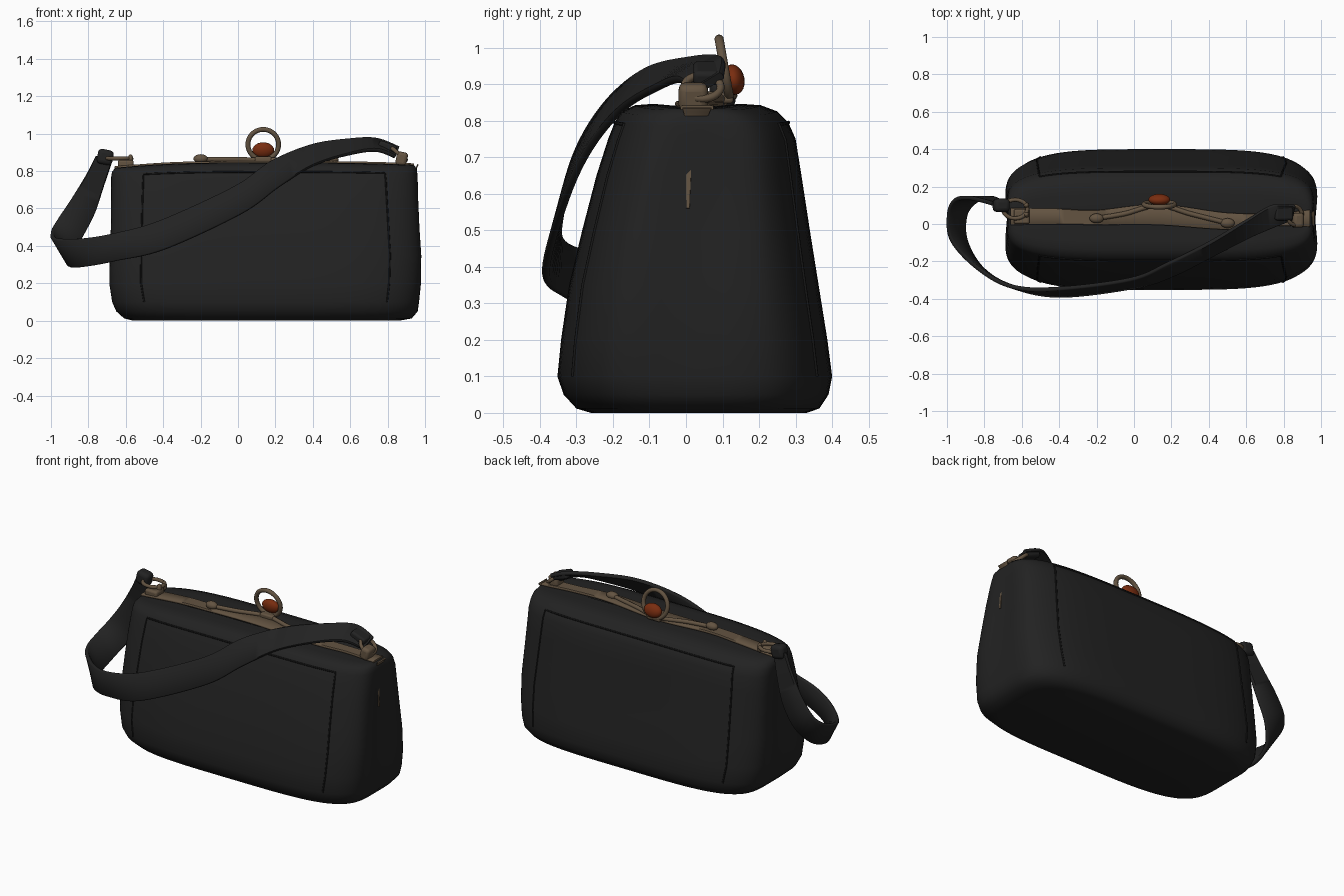
import bpy, bmesh, math
from mathutils import Vector, Matrix

cube = bpy.data.objects.get("Cube")
if cube:
    bpy.data.objects.remove(cube, do_unlink=True)


def material(name, r, g, b):
    m = bpy.data.materials.new(name)
    m.use_nodes = True
    m.diffuse_color = (r, g, b, 1)
    m.node_tree.nodes["Principled BSDF"].inputs["Base Color"].default_value = (r, g, b, 1)
    return m


LEATHER = material("black leather", .016, .016, .016)
PIPING = material("dark piping", .009, .009, .009)
BRASS = material("aged brass", .125, .087, .053)
AMBER = material("amber stone", .19, .026, .005)


def finish(obj, mat, angle=50):
    obj.data.materials.append(mat)
    bpy.ops.object.select_all(action='DESELECT')
    obj.select_set(True)
    bpy.context.view_layer.objects.active = obj
    if obj.type == 'CURVE':
        bpy.ops.object.convert(target='MESH')
        obj = bpy.context.view_layer.objects.active
    bpy.ops.object.shade_smooth_by_angle(angle=math.radians(angle))
    return obj


def loft(name, rings, mat, angle=50):
    """Skin a list of closed rings and cap both ends."""
    bm = bmesh.new()
    loops = [[bm.verts.new(p) for p in ring] for ring in rings]
    for a, b in zip(loops, loops[1:]):
        for i in range(len(a)):
            j = (i + 1) % len(a)
            bm.faces.new((a[i], a[j], b[j], b[i]))
    bm.faces.new(list(reversed(loops[0])))
    bm.faces.new(loops[-1])
    bmesh.ops.recalc_face_normals(bm, faces=bm.faces)
    mesh = bpy.data.meshes.new(name)
    bm.to_mesh(mesh)
    bm.free()
    obj = bpy.data.objects.new(name, mesh)
    bpy.context.collection.objects.link(obj)
    return finish(obj, mat, angle)


def smooth_path(rows, steps):
    """Catmull-Rom interpolation of rows of numbers."""
    rows = [list(r) for r in rows]
    ext = [rows[0]] + rows + [rows[-1]]
    out = []
    for a, b, c, d in zip(ext, ext[1:], ext[2:], ext[3:]):
        for s in range(steps):
            t = s / steps
            out.append([q + t * (r - p) / 2 + t * t * (p - 2.5 * q + 2 * r - d_ / 2)
                        + t ** 3 * (1.5 * (q - r) + (d_ - p) / 2)
                        for p, q, r, d_ in zip(a, b, c, d)])
    return out + [rows[-1]]


def band(name, rows, thick, mat, steps=8):
    """Flat strip: each row is a centre point and half of the width vector."""
    path = smooth_path(rows, steps)
    centres = [Vector(r[:3]) for r in path]
    rings = []
    for i, r in enumerate(path):
        tangent = centres[min(i + 1, len(path) - 1)] - centres[max(i - 1, 0)]
        w = Vector(r[3:])
        n = tangent.cross(w).normalized() * thick / 2
        rings.append([centres[i] + w * a + n * b for a, b in
                      ((1, .5), (.93, 1), (-.93, 1), (-1, .5),
                       (-1, -.5), (-.93, -1), (.93, -1), (1, -.5))])
    return loft(name, rings, mat)


def tube(name, points, radius, mat, cyclic=False):
    curve = bpy.data.curves.new(name, 'CURVE')
    curve.dimensions = '3D'
    curve.bevel_depth = radius
    curve.bevel_resolution = 2
    curve.use_fill_caps = True
    s = curve.splines.new('POLY')
    s.points.add(len(points) - 1)
    for q, p in zip(s.points, points):
        q.co = (*p, 1)
    s.use_cyclic_u = cyclic
    obj = bpy.data.objects.new(name, curve)
    bpy.context.collection.objects.link(obj)
    return finish(obj, mat)


def blob(name, loc, size, mat, rot=(0, 0, 0)):
    bpy.ops.mesh.primitive_uv_sphere_add(segments=20, ring_count=12, location=loc, rotation=rot)
    obj = bpy.context.object
    obj.name = name
    obj.scale = size
    return finish(obj, mat)


def block(name, loc, size, mat, rot=(0, 0, 0)):
    bpy.ops.mesh.primitive_cube_add(size=1, location=loc, rotation=rot)
    obj = bpy.context.object
    obj.name = name
    obj.scale = size
    bpy.ops.object.transform_apply(location=False, rotation=False, scale=True)
    mod = obj.modifiers.new("soft edges", 'BEVEL')
    mod.width = min(size) * .3
    mod.segments = 3
    return finish(obj, mat)


# Bag body: height, left x, right x, front y, back y
PROFILE = [(0, -.56, .86, -.26, .33), (.012, -.61, .93, -.3, .365),
           (.05, -.655, .965, -.335, .39), (.1, -.68, .975, -.352, .4),
           (.2, -.7, .99, -.342, .387), (.35, -.7, .995, -.32, .363),
           (.5, -.695, .985, -.284, .339), (.65, -.69, .975, -.245, .316),
           (.75, -.685, .968, -.213, .3), (.795, -.682, .963, -.195, .28),
           (.825, -.675, .958, -.178, .25), (.842, -.66, .945, -.14, .205),
           (.846, -.645, .93, -.09, .15), (.838, -.63, .915, 0, .06)]
CX = .145


def top_drop(x):
    u = (x - CX) / .82
    return (.03 if u < 0 else .014) * abs(u) ** 3


def body_point(row, t):
    z, l, r, f, b = row
    c, s = math.cos(t), math.sin(t)
    u, v = (math.copysign(abs(k) ** .5, k) for k in (c, s))
    x = (l + r) / 2 + u * (r - l) / 2
    y = (f + b) / 2 + v * (b - f) / 2
    # Shallow crease down the middle of each end
    x -= math.copysign(.03, c) * max(0, 1 - abs(v) / .6) * abs(u) * math.sin(math.pi * min(1, z / .846))
    return Vector((x, y, z - top_drop(x) * (z / .84) ** 4))


SEG = 96
loft("bag_body", [[body_point(row, math.tau * i / SEG) for i in range(SEG)]
                  for row in PROFILE], LEATHER, 60)

# Piping along the panel edges, front and back
for side, name in ((1, "back_piping"), (-1, "front_piping")):
    a, b = math.radians(52) * side, math.radians(128) * side
    rise = PROFILE[3:10]
    path = [body_point(row, a) for row in rise]
    path += [body_point(rise[-1], a + (b - a) * i / 24) for i in range(1, 24)]
    path += [body_point(row, b) for row in reversed(rise)]
    tube(name, path, .005, PIPING)

# Brass strip along the opening
strip = []
for x, y, w in ((-.66, .04, .045), (-.4, .04, .042), (-.2, .035, .04), (.13, .05, .055),
                (.5, .015, .045), (.75, .025, .035), (.94, .03, .045)):
    strip.append((x, y, .847 - top_drop(x), 0, w, 0))
band("opening_strip", strip, .014, BRASS)

# Brass line running down the end on the model's left
band("end_strip", [(.962, .03, .835, 0, .04, 0), (.945, .025, .79, 0, .025, 0),
                   (.95, .01, .72, 0, .01, 0), (.962, .005, .56, 0, .005, 0)], .008, BRASS)

# Clasp arms and their knobs
arms = smooth_path([(-.2, .03, .862), (-.05, .055, .862), (.13, .1, .86),
                    (.3, .055, .86), (.5, .005, .858)], 6)
tube("clasp_arms", arms, .013, BRASS)
blob("right_knob", (-.2, .03, .866), (.038, .026, .024), BRASS)
blob("left_knob", (.5, .005, .86), (.038, .026, .022), BRASS)

# Clasp ring with an amber stone
bpy.ops.mesh.primitive_torus_add(major_radius=.082, minor_radius=.013, major_segments=40,
                                 minor_segments=10, location=(.135, .105, .942),
                                 rotation=(math.radians(80) + .35, 0, 0))
bpy.context.object.name = "clasp_ring"
finish(bpy.context.object, BRASS)
blob("clasp_stone", (.135, .13, .912), (.058, .03, .042), AMBER, (.2, 0, 0))
block("clasp_base", (.135, .105, .862), (.09, .05, .03), BRASS)

# Shoulder strap: centre and half width vector
band("strap", [(.85, .06, .9, .01, .04, .025), (.74, .04, .94, 0, .06, .03),
               (.6, -.03, .93, 0, .05, .04), (.4, -.14, .885, 0, .04, .058),
               (.2, -.24, .785, -.02, .03, .07), (0, -.315, .645, -.02, .02, .073),
               (-.4, -.365, .46, -.01, .02, .078), (-.65, -.335, .395, 0, 0, .075),
               (-.82, -.24, .365, -.01, 0, .075), (-.935, -.09, .365, -.04, 0, .075),
               (-.945, .05, .41, -.05, 0, .07), (-.9, .125, .49, -.065, 0, .05),
               (-.83, .14, .61, -.065, 0, .035), (-.765, .125, .75, -.05, 0, .025),
               (-.715, .1, .87, -.045, .01, .01)], .022, LEATHER)
block("right_strap_end", (-.71, .1, .875), (.085, .07, .08), LEATHER, (0, .2, 0))
block("left_strap_end", (.8, .06, .93), (.1, .08, .04), LEATHER, (0, .35, 0))

# Strap fittings on both ends
block("right_anchor_tab", (-.6, .04, .84), (.085, .08, .04), BRASS)
block("left_anchor_tab", (.875, .02, .865), (.06, .08, .075), BRASS, (0, .2, 0))
for name, centre, rx, ry, tilt in (("right_link", (-.635, .08, .868), .065, .05, 0),
                                   ("left_link", (.86, .045, .892), .05, .05, .7)):
    turn = Matrix.Rotation(tilt, 3, 'Y')
    pts = [Vector(centre) + turn @ Vector((rx * math.cos(k * math.tau / 24),
                                           ry * math.sin(k * math.tau / 24), 0))
           for k in range(24)]
    tube(name, pts, .011, BRASS, True)
for y in (.05, .1):
    blob("link_stud", (-.575, y, .86), (.015, .015, .03), BRASS)
